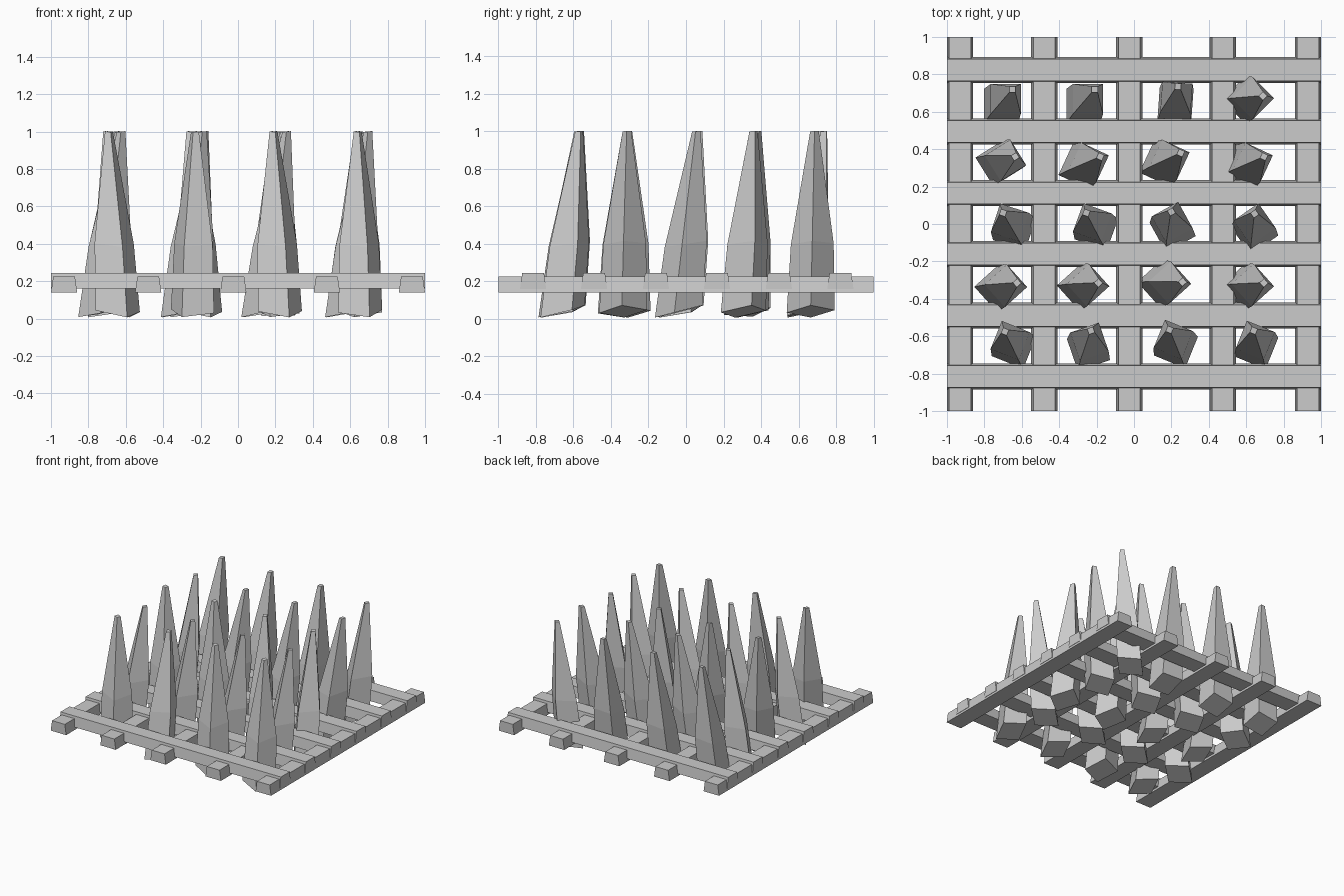
import bpy
from math import radians, cos, sin, hypot, pi

if "Cube" in bpy.data.objects:
    bpy.data.objects.remove(bpy.data.objects["Cube"])


def add_mesh(name, verts, faces):
    me = bpy.data.meshes.new(name)
    me.from_pydata(verts, [], faces)
    ob = bpy.data.objects.new(name, me)
    bpy.context.collection.objects.link(ob)
    return ob


def loft(name, rings):
    """Join four-sided rings (counter-clockwise, bottom to top) into a closed solid."""
    verts = [v for r in rings for v in r]
    n = len(rings)
    faces = [(3, 2, 1, 0), tuple(range(4 * n - 4, 4 * n))]
    for k in range(n - 1):
        a, b = 4 * k, 4 * k + 4
        for i in range(4):
            j = (i + 1) % 4
            faces.append((a + i, a + j, b + j, b + i))
    return add_mesh(name, verts, faces)


def slat(name, centre, along_x, z0, z1):
    """Two-unit bar with a trapezoid section."""
    def ring(h, z):
        if along_x:
            return [(-1, centre - h, z), (1, centre - h, z), (1, centre + h, z), (-1, centre + h, z)]
        return [(centre - h, -1, z), (centre + h, -1, z), (centre + h, 1, z), (centre - h, 1, z)]
    return loft(name, [ring(0.07, z0), ring(0.058, z1)])


# Lower slats run front to back, upper slats run side to side
for x in (-0.93, -0.48, -0.025, 0.475, 0.93):
    slat("lower_slat", x, False, 0.14, 0.225)
for y in (-0.815, -0.49, -0.16, 0.165, 0.495, 0.823):
    slat("upper_slat", y, True, 0.16, 0.245)


def spike(x, y, angle, tx, ty):
    """Leaning four-sided stake; its foot is cut at a slant rising towards the tip side."""
    dx, dy = tx - x, ty - y
    d = hypot(dx, dy)

    def ring(shift, radius, z, slope):
        pts = []
        for i in range(4):
            a = radians(angle) + pi / 4 + i * pi / 2 + pi
            px, py = radius * cos(a), radius * sin(a)
            rise = slope * (px * dx + py * dy) / d
            pts.append((x + shift * dx + px, y + shift * dy + py, z + rise))
        return pts
    loft("spike", [ring(-0.35, 0.128, 0.04, 0.26),
                   ring(0.2, 0.114, 0.4, 0.15),
                   ring(1.0, 0.023, 1.0, 0.1)])


# Spikes: centre x, centre y, turn in degrees, tip x, tip y
SPIKES = [
    (-0.695, 0.655, 0, -0.65, 0.72), (-0.255, 0.655, 0, -0.21, 0.72),
    (0.225, 0.66, -4, 0.235, 0.735), (0.62, 0.67, 45, 0.69, 0.685),
    (-0.70, 0.335, 32, -0.635, 0.36), (-0.257, 0.32, -25, -0.18, 0.36),
    (0.175, 0.335, -25, 0.25, 0.38), (0.62, 0.32, -25, 0.695, 0.36),
    (-0.655, -0.005, -18, -0.70, 0.06), (-0.215, -0.005, -20, -0.255, 0.06),
    (0.205, -0.005, 29, 0.20, 0.065), (0.645, -0.015, 35, 0.645, 0.055),
    (-0.70, -0.335, 42, -0.625, -0.315), (-0.26, -0.33, 42, -0.19, -0.315),
    (0.175, -0.315, 42, 0.26, -0.31), (0.62, -0.33, 42, 0.695, -0.315),
    (-0.655, -0.635, -22, -0.69, -0.575), (-0.24, -0.645, 19, -0.23, -0.57),
    (0.215, -0.63, -22, 0.19, -0.565), (0.65, -0.635, -22, 0.64, -0.57),
]
for s in SPIKES:
    spike(*s)
